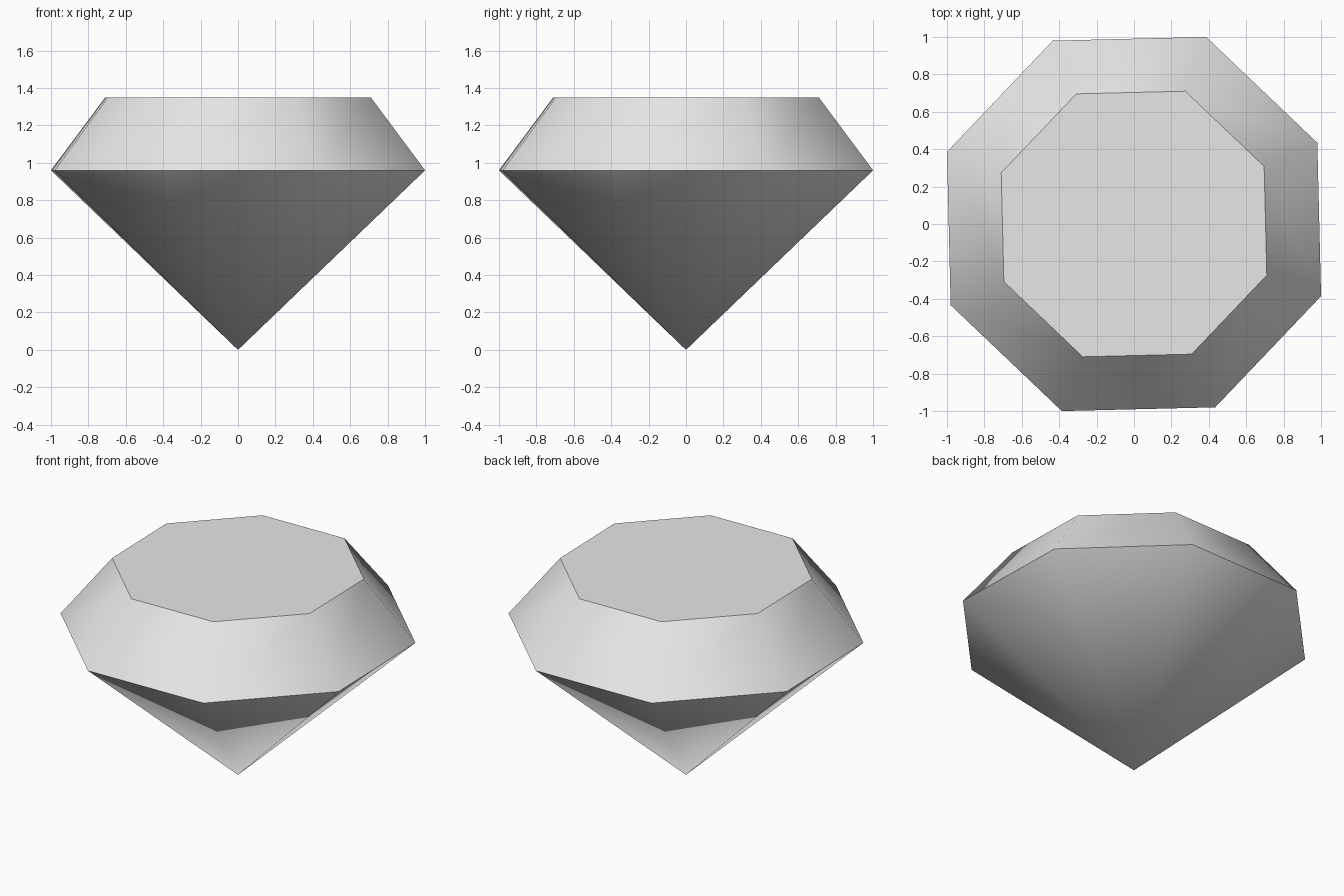
import bpy
import bmesh
from math import cos, sin, radians

cube = bpy.data.objects.get("Cube")
if cube:
    bpy.data.objects.remove(cube, do_unlink=True)

SIDES = 8
TURN = radians(23.9)

# Plain grey material
grey = bpy.data.materials.new("light_grey")
grey.use_nodes = True
colour = (0.8, 0.8, 0.8, 1.0)
grey.diffuse_color = colour
grey.node_tree.nodes["Principled BSDF"].inputs["Base Color"].default_value = colour

bm = bmesh.new()


def ring(radius, z):
    angles = [TURN + radians(360 / SIDES) * i for i in range(SIDES)]
    return [bm.verts.new((radius * cos(a), radius * sin(a), z)) for a in angles]


# Pointed base, widest girdle and flat table
tip = bm.verts.new((0, 0, 0))
girdle = ring(1.072, 0.96)
table = ring(0.761, 1.35)

for i in range(SIDES):
    j = (i + 1) % SIDES
    bm.faces.new((girdle[i], girdle[j], table[j], table[i]))  # crown
    bm.faces.new((tip, girdle[j], girdle[i]))                 # pavilion
bm.faces.new(table)

mesh = bpy.data.meshes.new("cut_gem")
bm.to_mesh(mesh)
bm.free()
mesh.materials.append(grey)
gem = bpy.data.objects.new("cut_gem", mesh)
bpy.context.collection.objects.link(gem)

# Smooth around the sides, sharp at the girdle and table
bpy.ops.object.select_all(action="DESELECT")
gem.select_set(True)
bpy.context.view_layer.objects.active = gem
bpy.ops.object.shade_smooth_by_angle(angle=radians(45))
